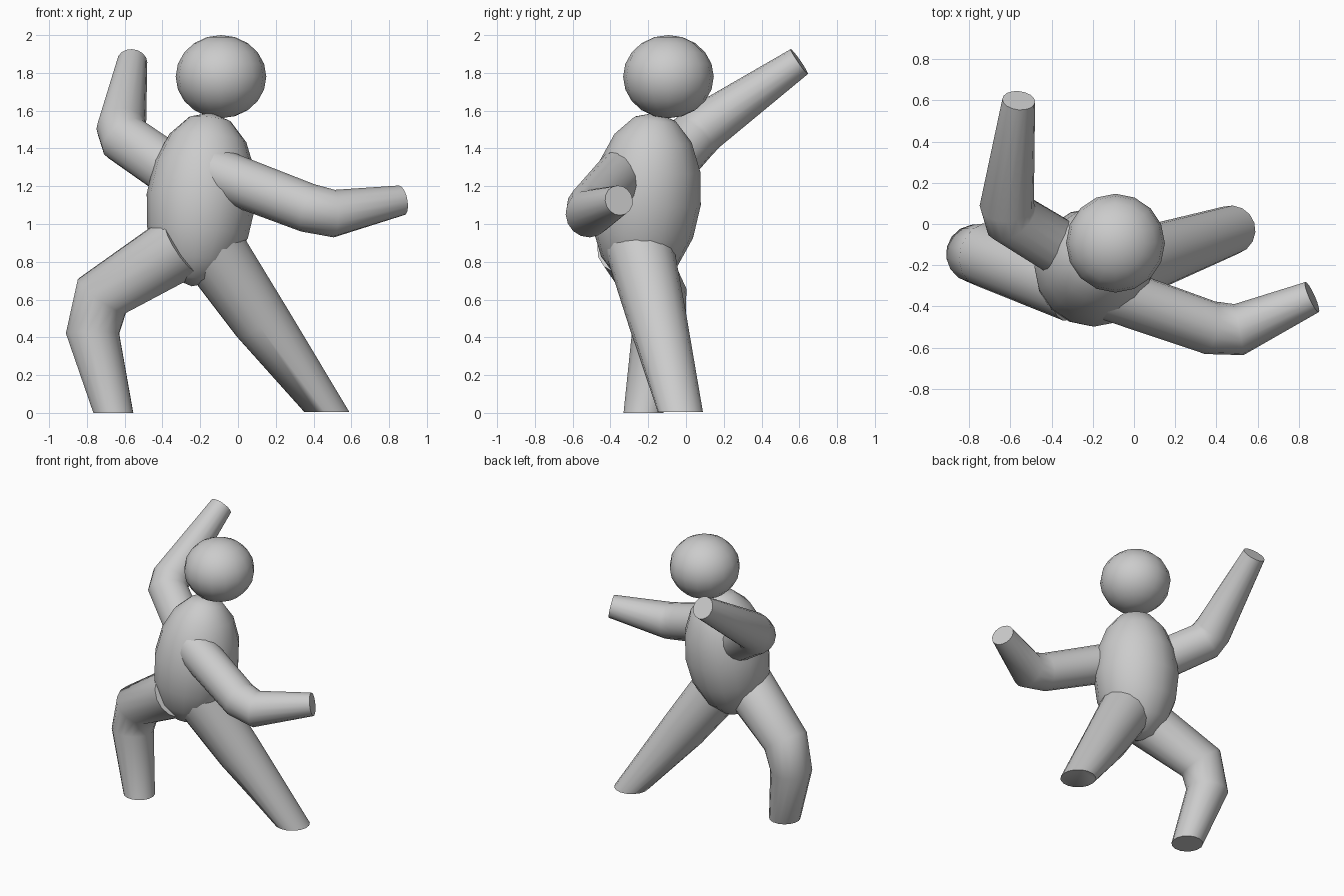
import bpy, bmesh
from math import cos, sin, tau
from mathutils import Vector, Quaternion

if "Cube" in bpy.data.objects:
    bpy.data.objects.remove(bpy.data.objects["Cube"])

SIDES = 16


def finish(name, bm):
    bmesh.ops.recalc_face_normals(bm, faces=bm.faces)
    mesh = bpy.data.meshes.new(name)
    bm.to_mesh(mesh)
    bm.free()
    ob = bpy.data.objects.new(name, mesh)
    bpy.context.collection.objects.link(ob)
    bpy.ops.object.select_all(action='DESELECT')
    ob.select_set(True)
    bpy.context.view_layer.objects.active = ob
    bpy.ops.object.shade_smooth_by_angle(angle=1.05)
    return ob


def ellipsoid(name, centre, radius, half_height, axis, rings):
    bm = bmesh.new()
    bmesh.ops.create_uvsphere(bm, u_segments=SIDES, v_segments=rings, radius=1)
    ob = finish(name, bm)
    ob.scale = (radius, radius, half_height)
    ob.rotation_mode = 'QUATERNION'
    ob.rotation_quaternion = Vector((0, 0, 1)).rotation_difference(Vector(axis))
    ob.location = centre
    return ob


def limb(name, stations, flat_foot=False):
    """Loft circles (x, y, z, radius) along a bent path, capped at both ends."""
    pts = [Vector(s[:3]) for s in stations]
    bm = bmesh.new()
    rings = []
    turn, last = Quaternion(), Vector((0, 0, 1))
    for i, p in enumerate(pts):
        before = (p - pts[i - 1]).normalized() if i else Vector()
        after = (pts[i + 1] - p).normalized() if i < len(pts) - 1 else Vector()
        direction = (before + after).normalized()
        if flat_foot and i == len(pts) - 1:
            direction = Vector((0, 0, -1))
        turn = last.rotation_difference(direction) @ turn
        last = direction
        r = stations[i][3]
        rings.append([bm.verts.new(p + turn @ Vector((r * cos(tau * k / SIDES), r * sin(tau * k / SIDES), 0)))
                      for k in range(SIDES)])
    for a, b in zip(rings, rings[1:]):
        for k in range(SIDES):
            n = (k + 1) % SIDES
            bm.faces.new((a[k], a[n], b[n], b[k]))
    bm.faces.new(rings[0])
    bm.faces.new(rings[-1])
    return finish(name, bm)


# Head and leaning torso
ellipsoid("head", (-0.09, -0.093, 1.78), 0.24, 0.22, (0, 0, 1), 10)
ellipsoid("torso", (-0.195, -0.21, 1.13), 0.29, 0.465, (0.10, 0.10, 0.92), 8)

# Arms: one reaching forward, one raised behind
limb("left_arm", [(-0.13, -0.33, 1.275, 0.135), (0.37, -0.504, 1.085, 0.130),
                  (0.51, -0.513, 1.055, 0.126), (0.865, -0.355, 1.125, 0.08)])
limb("right_arm", [(-0.22, -0.20, 1.19, 0.14), (-0.598, 0.03, 1.45, 0.138),
                   (-0.618, 0.095, 1.51, 0.132), (-0.56, 0.60, 1.86, 0.08)])

# Legs: one stretched, one bent
limb("left_leg", [(-0.14, -0.245, 0.87, 0.18), (0.12, -0.15, 0.49, 0.155),
                  (0.47, -0.03, 0.005, 0.12)], flat_foot=True)
limb("right_leg", [(-0.29, -0.30, 0.89, 0.178), (-0.72, -0.15, 0.62, 0.157),
                   (-0.77, -0.145, 0.42, 0.143), (-0.66, -0.225, 0, 0.107)], flat_foot=True)
